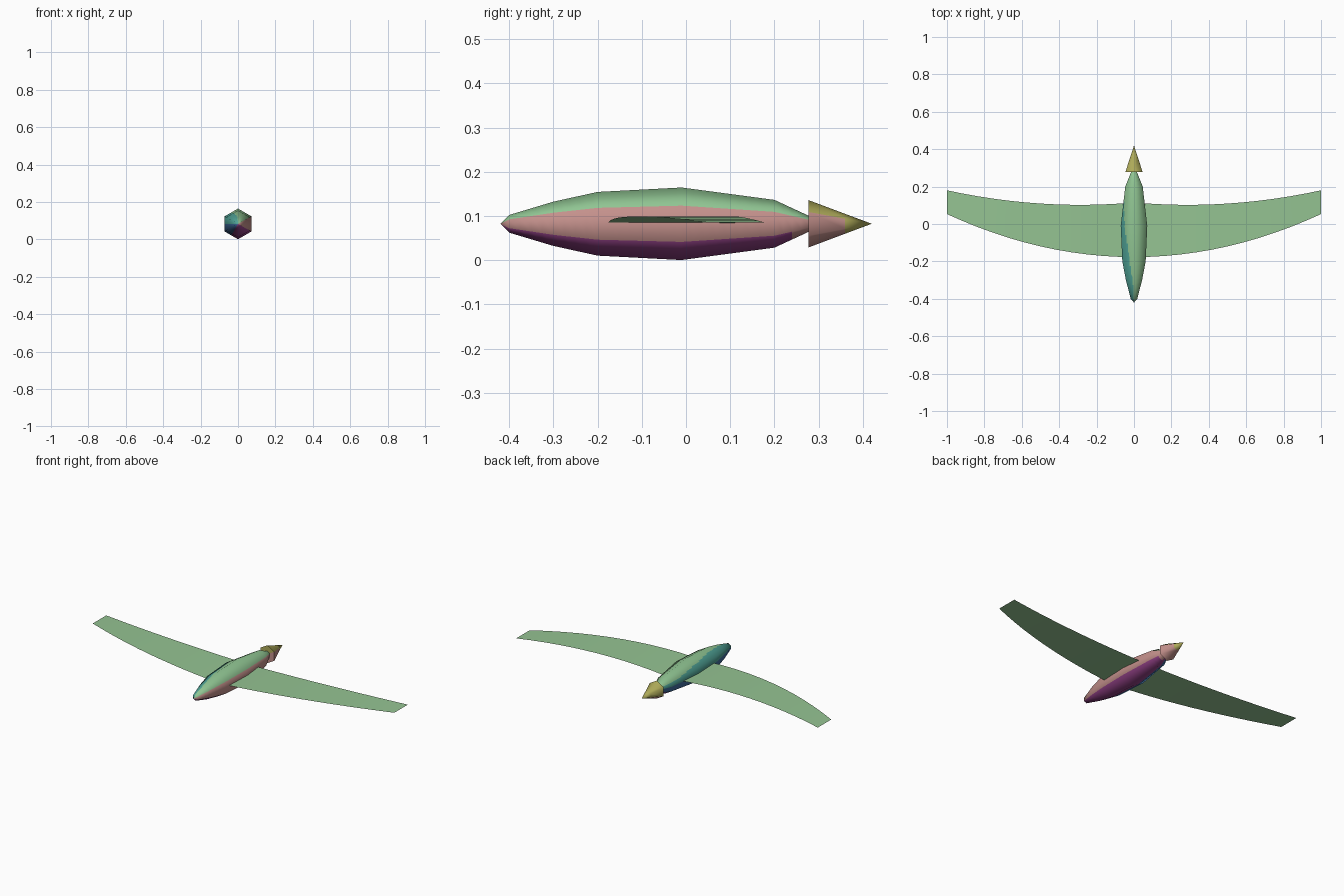
import bpy
import bmesh
import math
from mathutils import Vector

if "Cube" in bpy.data.objects:
    bpy.data.objects.remove(bpy.data.objects["Cube"], do_unlink=True)

AXIS_Z = 0.0825


def material(name, rgb):
    mat = bpy.data.materials.new(name)
    mat.use_nodes = True
    mat.diffuse_color = (*rgb, 1)
    mat.node_tree.nodes["Principled BSDF"].inputs["Base Color"].default_value = (*rgb, 1)
    return mat


PALETTE = {
    "leaf green": (0.28, 0.56, 0.29),
    "teal": (0.08, 0.37, 0.31),
    "blue": (0.05, 0.15, 0.34),
    "purple": (0.30, 0.055, 0.25),
    "rose pink": (0.55, 0.28, 0.26),
    "olive yellow": (0.42, 0.40, 0.10),
    "wing green": (0.30, 0.55, 0.29),
}
MATS = {name: material(name, rgb) for name, rgb in PALETTE.items()}
NAMES = list(PALETTE)


def make_object(name, bm):
    mesh = bpy.data.meshes.new(name)
    bm.to_mesh(mesh)
    bm.free()
    for mat in MATS.values():
        mesh.materials.append(mat)
    obj = bpy.data.objects.new(name, mesh)
    bpy.context.collection.objects.link(obj)
    return obj


def hexagon_point(t, radius):
    """Point on a hexagon; t counts sides from the top towards +x."""
    side, frac = int(t) % 6, t - int(t)
    a, b = (math.radians(60 * (side + k)) for k in (0, 1))
    x = math.sin(a) * (1 - frac) + math.sin(b) * frac
    z = math.cos(a) * (1 - frac) + math.cos(b) * frac
    return radius * x, AXIS_Z + radius * z


def hexagonal_loft(name, profile, stops, colour_rule):
    bm = bmesh.new()
    rings = []
    for y, r in profile:
        points = [hexagon_point(t, r) for t in stops]
        rings.append([bm.verts.new((x, y, z)) for x, z in points])
    for (ya, ra), (yb, rb), low, high in zip(profile, profile[1:], rings, rings[1:]):
        for i, t in enumerate(stops):
            j = (i + 1) % len(stops)
            end = stops[j] if j else 6
            face = bm.faces.new((low[i], low[j], high[j], high[i]))
            face.smooth = True
            face.material_index = NAMES.index(colour_rule((t + end) / 2, (ya + yb) / 2))
    bmesh.ops.remove_doubles(bm, verts=bm.verts, dist=0.00001)
    bmesh.ops.recalc_face_normals(bm, faces=bm.faces)
    return make_object(name, bm)


def body_colour(t, y):
    if t < 2:
        return "leaf green" if t < 1 else "rose pink"
    if t < 3:
        # the pink flank wraps under at the rear end
        return "purple" if y < 0.24 else "rose pink"
    if t < 4.5:
        return "purple" if t < 3.5 else "blue"
    if t < 5:
        return "teal"
    # green sweeps down the right flank towards the rear
    return "leaf green" if 6 - t < (y + 0.42) / 0.57 else "teal"


def tail_colour(t, y):
    return "olive yellow" if t < 1 or t > 4 or y > 0.35 else "rose pink"


# Body: tapered hexagonal spindle, nose towards -y
outline = [(-0.42, 0), (-0.40, 0.02), (-0.30, 0.05), (-0.20, 0.072),
           (-0.01, 0.082), (0.20, 0.054), (0.28, 0.017), (0.31, 0)]
profile = []
for (ya, ra), (yb, rb) in zip(outline, outline[1:]):
    steps = 2 * max(1, round((yb - ya) / 0.05))
    profile += [(ya + (yb - ya) * k / steps, ra + (rb - ra) * k / steps) for k in range(steps)]
profile.append(outline[-1])
stops = [0, 1, 2, 3, 3.5, 4, 4.5] + [5 + k / 10 for k in range(10)]
body = hexagonal_loft("body", profile, stops, body_colour)
# Rounded shading across the flat sides
centre = Vector((0, 0, AXIS_Z))
normals = [((v.co - centre) * Vector((1, 0.036, 1))).normalized() for v in body.data.vertices]
body.data.normals_split_custom_set_from_vertices(normals)

# Tail: hexagonal cone pointing backwards, with an olive tip
tail = hexagonal_loft("tail", [(0.277, 0), (0.277, 0.0535), (0.36, 0.0224), (0.42, 0)],
                      list(range(6)), tail_colour)
bpy.ops.object.select_all(action="DESELECT")
bpy.context.view_layer.objects.active = tail
tail.select_set(True)
bpy.ops.object.shade_smooth_by_angle(angle=math.radians(65))

# Wings: one thin swept sheet, gently arched on each side
bm = bmesh.new()
SEGMENTS = 12
previous = None
for i in range(-SEGMENTS, SEGMENTS + 1):
    x = i / SEGMENTS
    s = abs(x)
    z = 0.081 + 0.068 * s - 0.064 * s * s
    lead = -0.177 + 0.23 * s * s
    trail = 0.115 - 0.088 * s + 0.153 * s * s
    pair = [bm.verts.new((x, y, z)) for y in (lead, trail)]
    if previous:
        face = bm.faces.new((previous[0], pair[0], pair[1], previous[1]))
        face.material_index = NAMES.index("wing green")
        face.smooth = True
    previous = pair
make_object("wings", bm)
